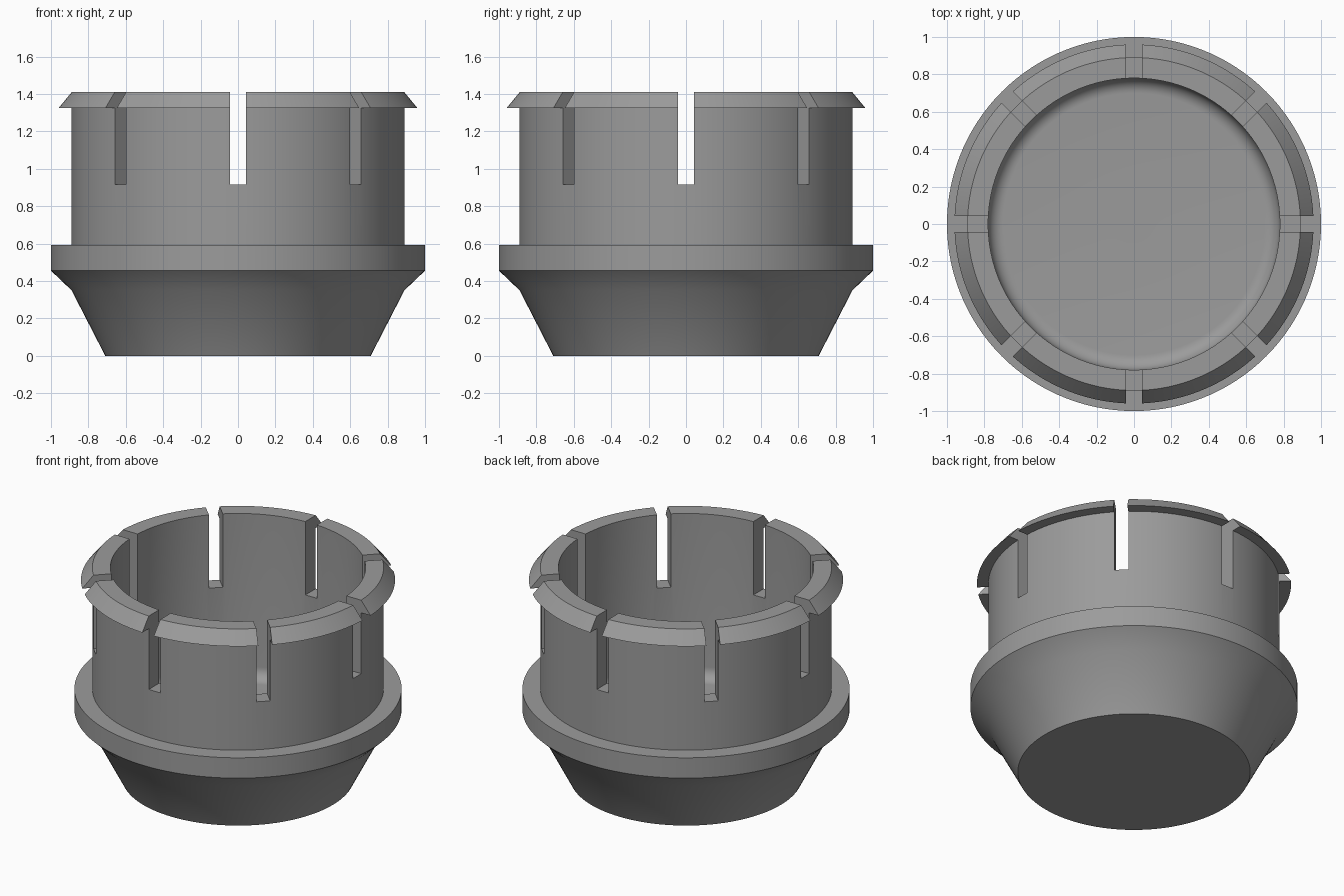
import bpy, bmesh, math

if "Cube" in bpy.data.objects:
    bpy.data.objects.remove(bpy.data.objects["Cube"])

SEGMENTS = 120
SLOT_WIDTH = 0.086
SLOT_FLOOR = 0.915
FLOOR_Z, BORE_R, FILLET = 0.30, 0.78, 0.08

grey = bpy.data.materials.new("mid grey")
grey.diffuse_color = (0.33, 0.33, 0.33, 1)
grey.use_nodes = True
grey.node_tree.nodes["Principled BSDF"].inputs["Base Color"].default_value = grey.diffuse_color


def make_object(name, bm):
    mesh = bpy.data.meshes.new(name)
    bm.to_mesh(mesh)
    bm.free()
    obj = bpy.data.objects.new(name, mesh)
    bpy.context.collection.objects.link(obj)
    return obj


def revolve(name, profile):
    bm = bmesh.new()
    verts = [bm.verts.new((r, 0, z)) for r, z in profile]
    edges = [bm.edges.new(pair) for pair in zip(verts, verts[1:])]
    bmesh.ops.spin(bm, geom=verts + edges, cent=(0, 0, 0), axis=(0, 0, 1),
                   angle=math.tau, steps=SEGMENTS, use_duplicate=False)
    bmesh.ops.remove_doubles(bm, verts=bm.verts, dist=1e-4)
    bmesh.ops.recalc_face_normals(bm, faces=bm.faces)
    return make_object(name, bm)


# Outside: tapered nose, flange, sleeve and snap lip
outside = [(0, 0), (0.71, 0), (0.89, 0.35), (1.0, 0.455), (1.0, 0.592),
           (0.89, 0.592), (0.89, 1.325), (0.96, 1.325), (0.89, 1.41)]

# Inside: straight bore, rounded floor corner and small central disc
fillet = [(BORE_R - FILLET + FILLET * math.cos(a), FLOOR_Z + FILLET - FILLET * math.sin(a))
          for a in (i * math.pi / 16 for i in range(9))]
inside = [(BORE_R, 1.41)] + fillet + [(0.09, FLOOR_Z), (0.09, FLOOR_Z - 0.005), (0, FLOOR_Z - 0.005)]

body = revolve("slotted_cap", outside + inside)
body.data.materials.append(grey)

# Slots: four bars across the sleeve make eight equal notches
for i in range(4):
    bm = bmesh.new()
    bmesh.ops.create_cube(bm, size=1)
    for v in bm.verts:
        v.co = (v.co.x * 2.4, v.co.y * SLOT_WIDTH, SLOT_FLOOR + v.co.z + 0.5)
    cutter = make_object("slot_cutter", bm)
    cutter.rotation_euler.z = i * math.pi / 4
    cutter.hide_render = True
    bpy.context.view_layer.update()
    cut = body.modifiers.new("slot", 'BOOLEAN')
    cut.operation = 'DIFFERENCE'
    cut.solver = 'EXACT'
    cut.object = cutter
    bpy.context.view_layer.objects.active = body
    bpy.ops.object.modifier_apply(modifier=cut.name)
    bpy.data.objects.remove(cutter)

# Smooth walls with crisp rims
bpy.ops.object.select_all(action='DESELECT')
body.select_set(True)
bpy.context.view_layer.objects.active = body
bpy.ops.object.shade_smooth_by_angle(angle=math.radians(30))
